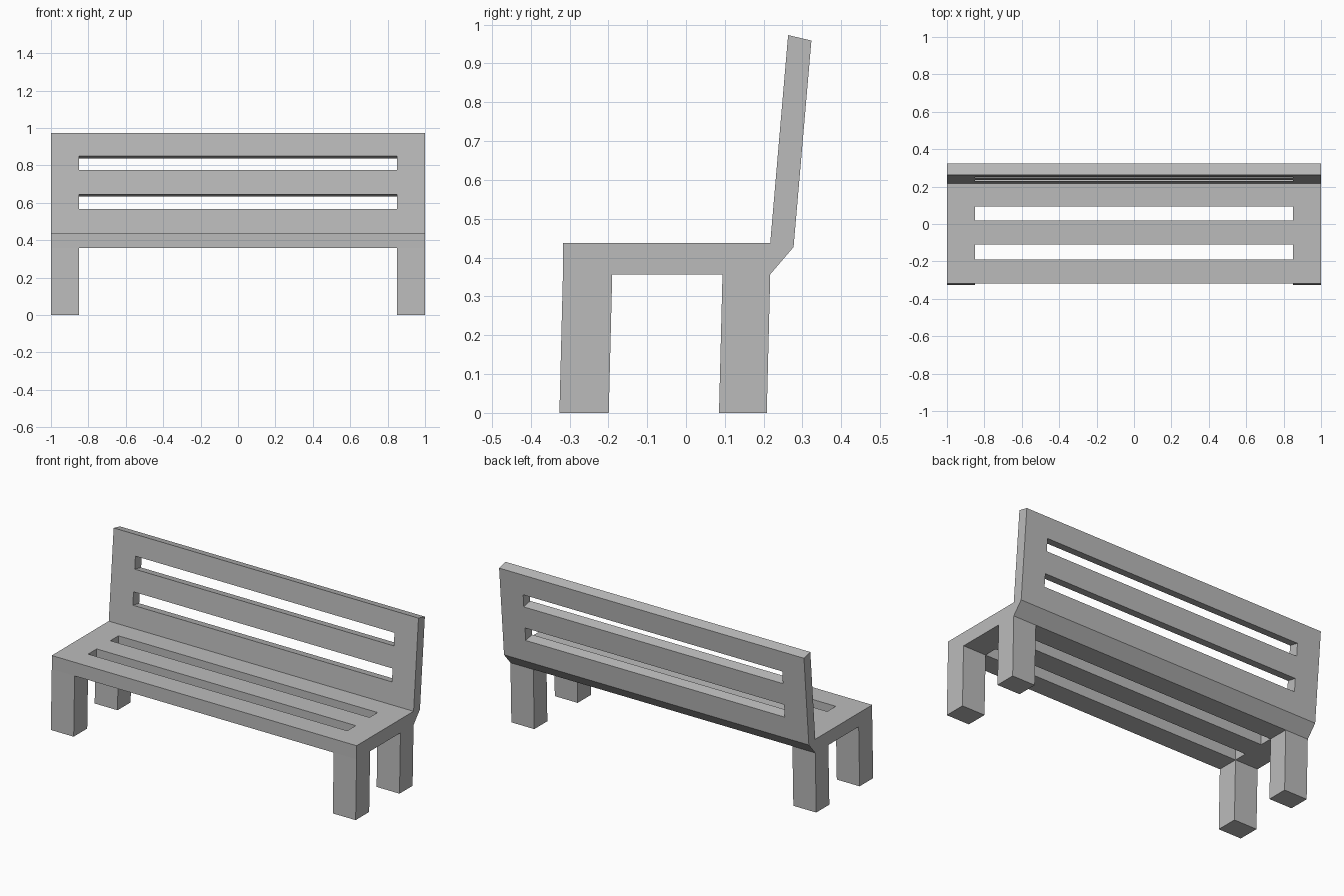
import bpy
import bmesh
from mathutils import Vector

if "Cube" in bpy.data.objects:
    bpy.data.objects.remove(bpy.data.objects["Cube"], do_unlink=True)

# Warm-free neutral grey for the whole bench
grey = bpy.data.materials.new("grey")
grey.use_nodes = True
colour = (0.5, 0.5, 0.5, 1)
grey.diffuse_color = colour
grey.node_tree.nodes["Principled BSDF"].inputs["Base Color"].default_value = colour

HALF, INNER = 1.0, 0.85
ENDS = [(-HALF, -INNER), (INNER, HALF)]
FULL = ENDS + [(-INNER, INNER)]
bm = bmesh.new()


def prism(profile, spans):
    """Extrude a side profile of (y, z) points across each x span."""
    for x0, x1 in spans:
        a, b = ([bm.verts.new((x, y, z)) for y, z in profile] for x in (x0, x1))
        bm.faces.new(a)
        bm.faces.new(b[::-1])
        for i in range(len(a)):
            j = (i + 1) % len(a)
            bm.faces.new((a[j], a[i], b[i], b[j]))


def strip(side_a, side_b):
    """Fill cells between two rails: every second cell is a slot between the ends."""
    for i in range(len(side_a) - 1):
        cell = [side_a[i], side_a[i + 1], side_b[i + 1], side_b[i]]
        prism(cell, ENDS if i % 2 else FULL)


# Seat slats and slots, front to back
UNDER, TOP = 0.357, 0.438
seat_y = [-0.317, -0.19, -0.11, 0.018, 0.094, 0.217]
strip([(y, UNDER) for y in seat_y], [(y, TOP) for y in seat_y])

# Legs, leaning slightly
for i in (0, 4):
    y0, y1 = seat_y[i], seat_y[i + 1]
    prism([(y0 - 0.009, 0), (y1 - 0.009, 0), (y1, UNDER), (y0, UNDER)], ENDS)

# Bevelled knee joining seat and backrest
front_low, back_low = Vector((0.217, TOP)), Vector((0.277, 0.427))
prism([(0.217, UNDER), back_low, front_low], FULL)

# Backrest slats and slots, bottom to top
front_top, back_top = Vector((0.263, 0.973)), Vector((0.323, 0.959))
steps = [(z - TOP) / (front_top.y - TOP) for z in (TOP, 0.568, 0.645, 0.775, 0.85, front_top.y)]
strip([front_low.lerp(front_top, t) for t in steps],
      [back_low.lerp(back_top, t) for t in steps])

# Weld the cells, drop the walls between them and merge flat areas
bmesh.ops.remove_doubles(bm, verts=bm.verts, dist=0.0005)
shared = {}
for f in bm.faces:
    shared.setdefault(frozenset(f.verts), []).append(f)
inside = [f for group in shared.values() if len(group) > 1 for f in group]
bmesh.ops.delete(bm, geom=inside, context='FACES')
bmesh.ops.recalc_face_normals(bm, faces=bm.faces)
bmesh.ops.dissolve_limit(bm, angle_limit=0.01, verts=bm.verts, edges=bm.edges)

mesh = bpy.data.meshes.new("bench_frame")
bm.to_mesh(mesh)
bm.free()
mesh.materials.append(grey)
bench = bpy.data.objects.new("bench_frame", mesh)
bpy.context.collection.objects.link(bench)
